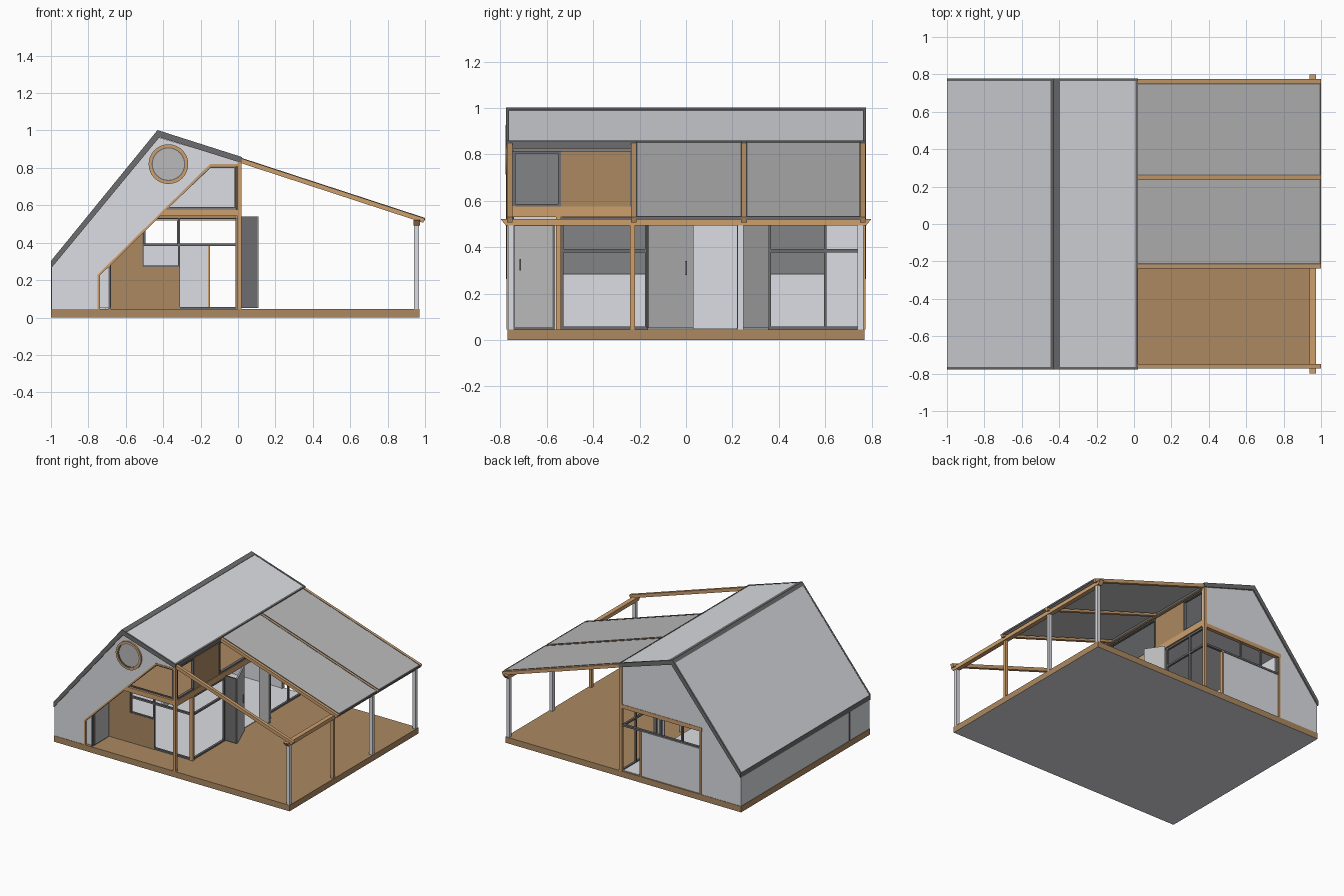
import bpy, bmesh, math
from mathutils import Vector

cube = bpy.data.objects.get("Cube")
if cube:
    bpy.data.objects.remove(cube, do_unlink=True)


def material(name, r, g, b):
    m = bpy.data.materials.new(name)
    m.use_nodes = True
    m.diffuse_color = (r, g, b, 1)
    m.node_tree.nodes["Principled BSDF"].inputs["Base Color"].default_value = (r, g, b, 1)
    return m


LIGHT = material("light grey", .72, .73, .77)
PANEL = material("panel grey", .49, .49, .49)
DARK = material("charcoal", .155, .155, .16)
DECK = material("deck wood", .41, .25, .12)
TIMBER = material("timber", .61, .35, .155)


def finish(name, bm, mats, rule=None):
    """Turn a bmesh into an object; rule(normal) picks the material slot."""
    bmesh.ops.recalc_face_normals(bm, faces=bm.faces)
    if rule:
        for f in bm.faces:
            f.material_index = rule(f.normal)
    me = bpy.data.meshes.new(name)
    bm.to_mesh(me)
    bm.free()
    for m in mats:
        me.materials.append(m)
    ob = bpy.data.objects.new(name, me)
    bpy.context.collection.objects.link(ob)
    return ob


def box(name, x, y, z, *mats, rule=None):
    bm = bmesh.new()
    bmesh.ops.create_cube(bm, size=1)
    for v in bm.verts:
        v.co = Vector([lo + (c + .5) * (hi - lo) for c, (lo, hi) in zip(v.co, (x, y, z))])
    return finish(name, bm, mats, rule)


def prism(name, outline, y0, y1, *mats, rule=None):
    """Extrude an x-z outline along y."""
    bm = bmesh.new()
    face = bm.faces.new([bm.verts.new((x, y0, z)) for x, z in outline])
    ext = bmesh.ops.extrude_face_region(bm, geom=[face])
    for g in ext["geom"]:
        if isinstance(g, bmesh.types.BMVert):
            g.co.y = y1
    return finish(name, bm, mats, rule)


def leaf(name, a, b, z, mat, t=.012):
    """Upright door leaf between two plan points."""
    a, b = Vector(a), Vector(b)
    side = (b - a).orthogonal().normalized() * t / 2
    bm = bmesh.new()
    rings = [[bm.verts.new((p.x, p.y, h)) for p in (a + side, b + side, b - side, a - side)] for h in z]
    bm.faces.new(rings[0])
    bm.faces.new(rings[1])
    for i in range(4):
        j = (i + 1) % 4
        bm.faces.new((rings[0][i], rings[0][j], rings[1][j], rings[1][i]))
    return finish(name, bm, [mat])


def around(c, w):
    return (c - w / 2, c + w / 2)


FLOOR, HEAD = .045, .53

# Floor slab, indoor floor and loft floor
box("floor_slab", (-1, .97), (-.77, .77), (0, FLOOR), DECK, LIGHT, rule=lambda n: int(n.z < -.5))
box("indoor_floor", (-.96, 0), (-.54, .76), (FLOOR, .05), LIGHT)
box("loft_floor", (-.76, 0), (-.74, .75), (.53, .55), DECK, LIGHT, rule=lambda n: int(n.z < -.5))

# Main roof with dark verge boards and eave edges
prism("main_roof", [(-1, .3), (-.43, 1), (.02, .855), (.02, .826), (-.42, .964), (-1, .262)],
      -.77, .77, LIGHT, DARK, rule=lambda n: int(abs(n.y) > .9 or abs(n.x) > .97))
for s in (-1, 1):
    prism("verge_board", [(-1, .303), (-.43, 1.002), (.021, .858), (.021, .826), (-.42, .964), (-1, .262)],
          s * .764, s * .777, DARK)
prism("ridge_cap", [(-.447, .981), (-.43, 1.002), (-.395, .991), (-.395, .984), (-.43, .99)], -.776, .776, DARK)
prism("roof_edge_strip", [(.008, .861), (.021, .857), (.021, .85), (.008, .854)], -.776, .776, DARK)

# Outer walls
box("left_wall", (-.997, -.965), (-.765, .765), (FLOOR, .285), LIGHT)
box("left_wall_seam", (-1, -.996), around(-.53, .014), (FLOOR, .28), DARK)
prism("front_gable", [(-.997, FLOOR), (-.997, .27), (-.43, .965), (.015, .83), (.015, .82), (-.15, .82),
                      (-.75, .23), (-.75, FLOOR)], -.767, -.745, LIGHT)
prism("back_gable", [(-.997, FLOOR), (-.997, .27), (-.43, .965), (.015, .83), (.015, .55),
                     (-.66, .55), (-.66, FLOOR)], .745, .767, LIGHT)


# Round gable window
def disc(name, radius, depth, y, mat, inner=0):
    bm = bmesh.new()
    n = 32
    centre = Vector((-.372, y, .82))

    def ring(r, dy):
        return [bm.verts.new(centre + Vector((r * math.cos(math.tau * i / n), dy, r * math.sin(math.tau * i / n))))
                for i in range(n)]
    if inner:
        loops = [ring(radius, 0), ring(radius, depth), ring(inner, depth), ring(inner, 0)]
        for k in range(4):
            p, q = loops[k], loops[(k + 1) % 4]
            for i in range(n):
                j = (i + 1) % n
                bm.faces.new((p[i], p[j], q[j], q[i]))
    else:
        bm.faces.new(ring(radius, 0))
    return finish(name, bm, [mat])


disc("round_window_frame", .106, .018, -.779, TIMBER, .09)
disc("round_window_gasket", .091, .01, -.774, DARK, .084)
disc("round_window_pane", .086, 0, -.77, PANEL)

# Timber trim along the slanted front opening
path = [(-.75, FLOOR), (-.75, .23), (-.15, .82), (.0, .82)]
trim = [(-.738, FLOOR), (-.738, .225), (-.146, .808), (.0, .808)]
prism("opening_trim", path + trim[::-1], -.77, -.742, TIMBER)
prism("loft_window_frame", [(-.385, .583), (-.15, .808), (-.012, .808), (-.012, .583), (-.02, .591),
                            (-.02, .8), (-.147, .8), (-.367, .591), (-.02, .591), (-.012, .583)],
      -.762, -.75, DARK)

# Beams under both gables and along the open side
prism("front_loft_beam", [(-.43, .542), (-.395, .578), (.015, .578), (.015, .542)], -.77, -.74, TIMBER)
box("back_loft_beam", (-.67, .015), (.742, .77), (.52, .55), TIMBER)
box("side_loft_beam", (-.015, .015), (-.76, .76), (.53, .575), TIMBER)
box("side_top_beam", (-.015, .015), (-.76, .76), (.824, .842), TIMBER)

# Loft side: boarded walls, end windows and a wide middle window
for s, end in ((-1, "front"), (1, "back")):
    box(end + "_loft_boards", (-.01, .01), sorted((s * .54, s * .23)), (.56, .813), DECK)
    box(end + "_corner_post", (-.004, .018), around(s * .762, .022), (FLOOR, .845), TIMBER)
    for y in (.235, .545, .742):
        box(end + "_loft_window_jamb", (-.008, .012), around(s * y, .012), (.575, .815), DARK)
    for z in (.581, .81):
        box(end + "_loft_window_rail", (-.008, .012), sorted((s * .545, s * .742)), around(z, .01), DARK)
for z in (.581, .81):
    box("middle_loft_window_rail", (-.008, .012), (-.23, .23), around(z, .01), DARK)
box("inner_post", (-.008, .015), around(-.55, .022), (FLOOR, .54), TIMBER)

# Porch: recessed timber wall, side wall with door, small front window
box("porch_wall", (-.7, -.51), (-.56, -.54), (FLOOR, HEAD), DECK)
box("porch_wall_under_window", (-.51, -.31), (-.56, -.54), (FLOOR, .27), DECK)
box("porch_side_wall", (-.71, -.69), (-.745, -.54), (FLOOR, HEAD), LIGHT)
box("porch_door_frame", (-.692, -.684), (-.745, -.565), (FLOOR, .5), DARK)
box("porch_door", (-.69, -.68), (-.738, -.575), (.055, .492), PANEL)
box("porch_door_handle", (-.682, -.672), around(-.715, .008), (.3, .35), DARK)
box("small_window_frame", (-.692, -.682), (-.765, -.75), (FLOOR, .29), DARK)
prism("small_window_pane", [(-.738, .05), (-.738, .225), (-.69, .273), (-.69, .05)], -.757, -.752, LIGHT)

# Front glazing frames
for x in (-.51, -.315, -.008):
    box("front_mullion", around(x, .012), (-.558, -.542), (.27 if x < -.4 else FLOOR, HEAD), DARK)
for z, x0, x1 in ((.27, -.51, -.315), (.39, -.51, 0), (.535, -.51, 0), (.05, -.31, 0)):
    box("front_rail", (x0, x1), (-.558, -.542), around(z, .014), DARK)

# Side glazing frames
for y0, y1 in ((-.54, -.17), (.36, .75)):
    for z in (.05, .385, .52):
        box("side_rail", (-.008, .008), (y0, y1), around(z, .014), DARK)
for y in (-.535, -.17, .36, .6):
    box("side_mullion", (-.008, .008), around(y, .012), (FLOOR, HEAD), DARK)

# Back sliding panel and transom windows
box("back_panel", (-.66, -.155), (.748, .76), (.05, .385), LIGHT)
box("back_rail", (-.66, 0), (.745, .764), around(.39, .014), DARK)
for x in (-.655, -.5, -.32):
    box("back_mullion", around(x, .012), (.745, .764), (.385, .525), DARK)
for x, top in ((-.66, .53), (-.155, .385)):
    box("back_panel_trim", around(x, .012), (.742, .77), (FLOOR, top), TIMBER)

# Interior partitions
for y0, y1 in ((.03, .22), (.6, .745)):
    box("partition", (-.66, -.64), (y0, y1), (.05, HEAD), LIGHT)

# Folding doors standing open
for pts, inner in ((((.012, -.165), (.105, -.165), (.025, .03)), DARK),
                   (((.02, .225), (.1, .235), (.02, .355)), PANEL)):
    leaf("folding_door", pts[0], pts[1], (.052, .54), inner)
    leaf("folding_door_outer", pts[1], pts[2], (.052, .54), PANEL)
box("folding_door_handle", (.04, .052), around(0, .008), (.28, .34), DARK)


# Veranda rafters, roof panels with dark edging
def slope(x, drop=0):
    return (x, .85 - .327 * (x - .02) - drop)


def sheet(x0, x1, top, bottom):
    return [slope(x0, -top), slope(x1, -top), slope(x1, bottom), slope(x0, bottom)]


for y in (-.76, -.225, .25, .762):
    prism("rafter", [slope(.015), slope(1), slope(.99, .026), slope(.015, .026)], y - .012, y + .012, TIMBER)
for y0, y1 in ((-.213, .238), (.262, .75)):
    prism("veranda_panel", sheet(.02, .996, .001, .008), y0, y1, PANEL)
    for y in (y0, y1):
        prism("veranda_panel_edging", sheet(.02, .998, .003, .01), *around(y, .007), DARK)
    prism("veranda_panel_lip", sheet(.991, .999, .003, .01), y0, y1, DARK)

# Veranda beam with undercut ends, and its posts
beam = box("veranda_beam", (.938, .972), (-.8, .8), (.493, .522), TIMBER)
for v in beam.data.vertices:
    if v.co.z < .5:
        v.co.y *= .97
for y in (-.755, .235, .752):
    box("veranda_post", around(.955, .026), around(y, .026), (FLOOR, .495), LIGHT)
box("veranda_timber_post", around(.955, .022), around(-.23, .022), (FLOOR, .495), TIMBER)
